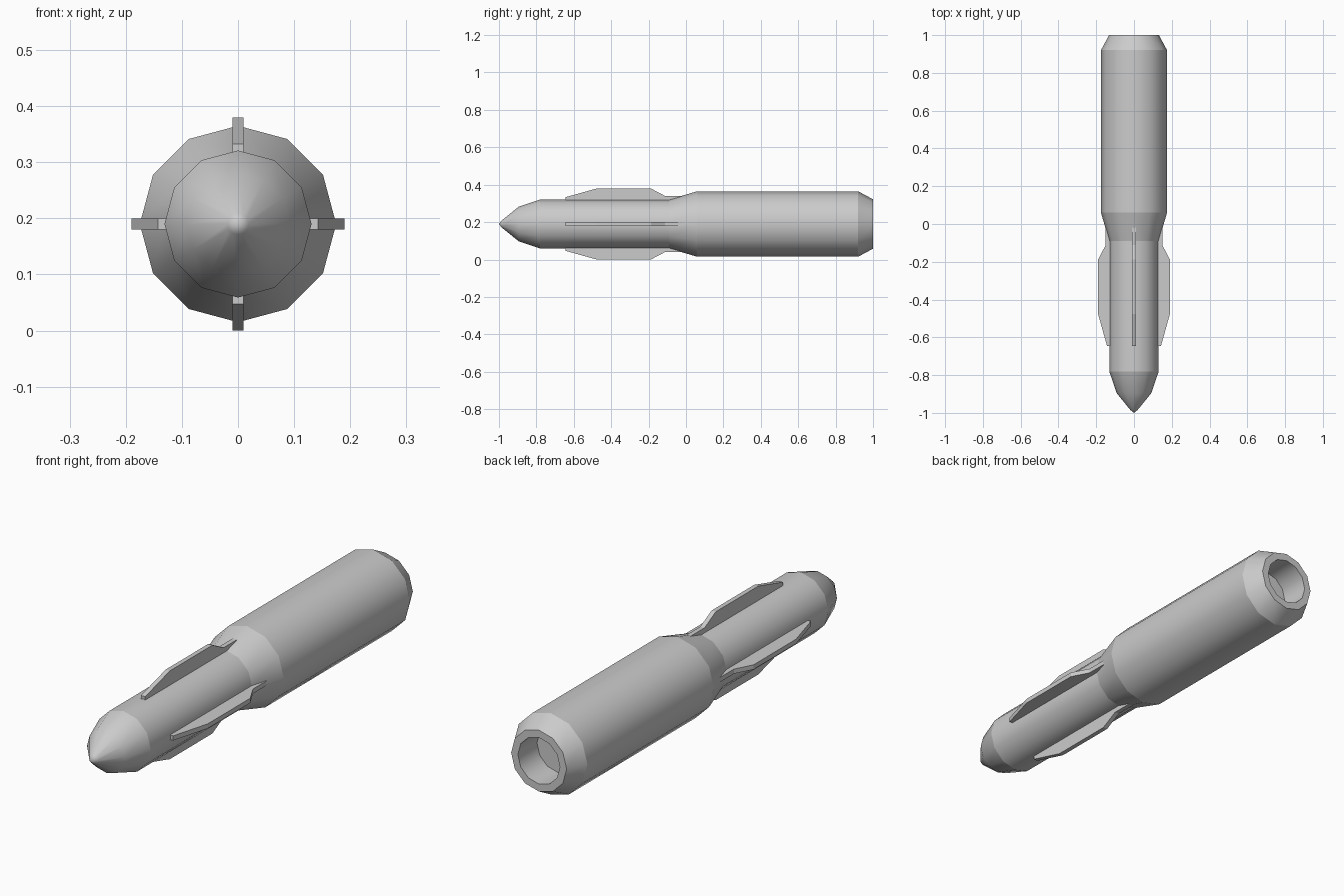
import bpy, bmesh, math
from mathutils import Matrix

if "Cube" in bpy.data.objects:
    bpy.data.objects.remove(bpy.data.objects["Cube"])

AXIS_Z = 0.19
SIDES = 12


def add_object(name, bm):
    bmesh.ops.recalc_face_normals(bm, faces=bm.faces)
    mesh = bpy.data.meshes.new(name)
    bm.to_mesh(mesh)
    bm.free()
    obj = bpy.data.objects.new(name, mesh)
    bpy.context.collection.objects.link(obj)
    obj.location.z = AXIS_Z
    return obj


def lathe(name, profile):
    """Revolve (y, radius, sharp) points around the y axis, ends closed by points."""
    bm = bmesh.new()
    rings = []
    for y, r, _ in profile:
        count = SIDES if r > 0 else 1
        rings.append([bm.verts.new((r * math.cos(2 * math.pi * i / SIDES), y,
                                    r * math.sin(2 * math.pi * i / SIDES)))
                      for i in range(count)])
    for a, b in zip(rings, rings[1:]):
        for i in range(SIDES):
            j = (i + 1) % SIDES
            quad = [a[i % len(a)], a[j % len(a)], b[j % len(b)], b[i % len(b)]]
            bm.faces.new(list(dict.fromkeys(quad))).smooth = True
    # Crisp creases between the body sections
    for ring, (_, _, sharp) in zip(rings, profile):
        if sharp:
            for i in range(SIDES):
                bm.edges.get((ring[i], ring[(i + 1) % SIDES])).smooth = False
    return add_object(name, bm)


def fin(name, angle):
    """Flat plate standing on the front tube, turned around the y axis."""
    outline = [(-0.645, 0.11), (-0.645, 0.143), (-0.477, 0.19),
               (-0.188, 0.19), (-0.112, 0.15), (0.0, 0.15), (0.0, 0.11)]
    bm = bmesh.new()
    face = bm.faces.new([bm.verts.new((-0.01, y, r)) for y, r in outline])
    ext = bmesh.ops.extrude_face_region(bm, geom=[face], use_keep_orig=True)
    moved = [v for v in ext["geom"] if isinstance(v, bmesh.types.BMVert)]
    bmesh.ops.translate(bm, verts=moved, vec=(0.02, 0, 0))
    bm.transform(Matrix.Rotation(angle, 4, 'Y'))
    return add_object(name, bm)


# Pointed nose, slim front tube, flare, wide rear tube and recessed nozzle
lathe("body", [
    (-1.0, 0, False), (-0.985, 0.019, False), (-0.895, 0.092, False),
    (-0.78, 0.131, True), (-0.09, 0.131, True), (0.06, 0.175, True),
    (0.92, 0.175, True), (1.0, 0.132, True), (1.0, 0.1, True),
    (0.87, 0.1, True), (0.87, 0, False)])

# Four fins around the front tube
for k, side in enumerate(("top", "right", "bottom", "left")):
    fin(side + "_fin", k * math.pi / 2)
